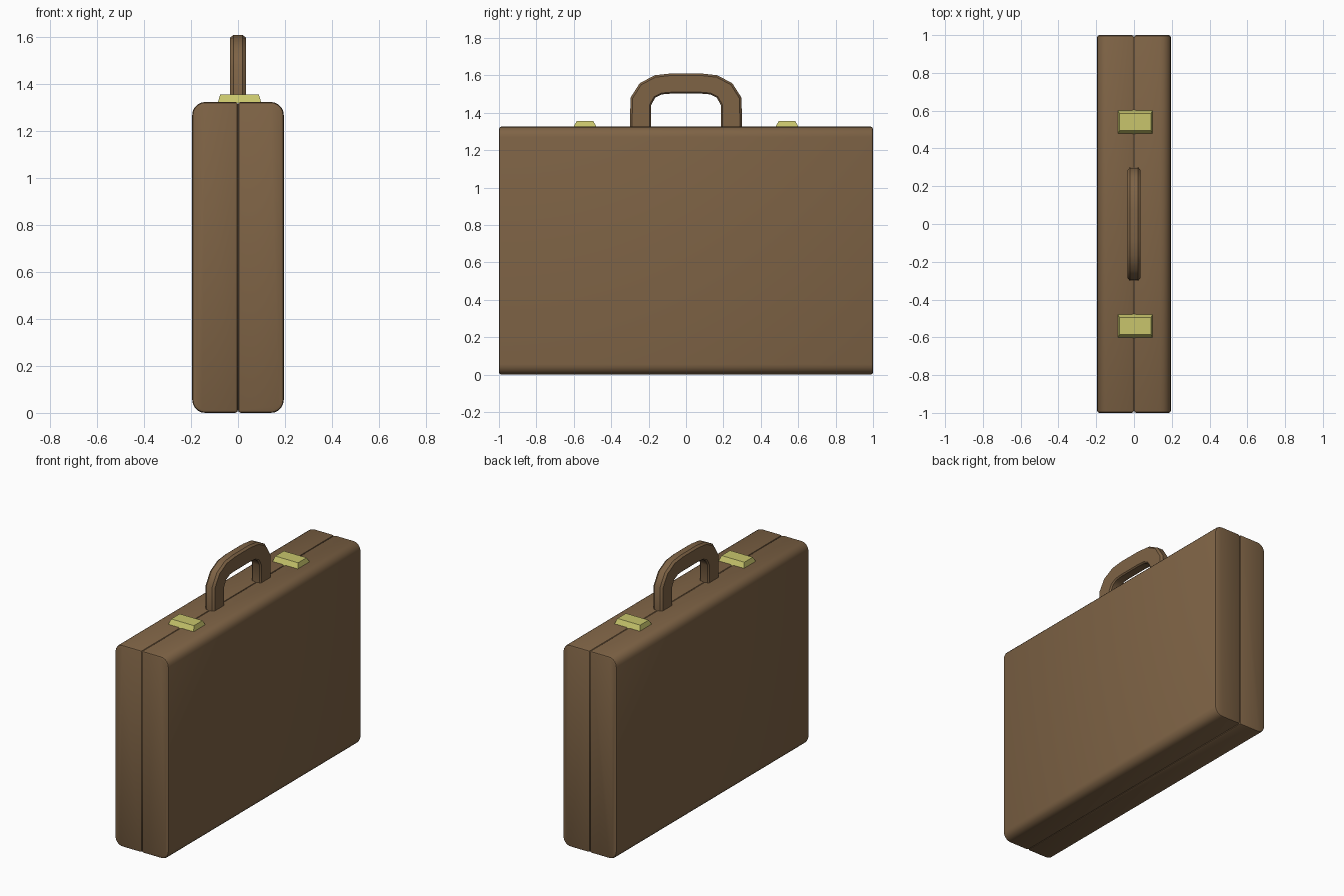
import bpy, bmesh, math

if "Cube" in bpy.data.objects:
    bpy.data.objects.remove(bpy.data.objects["Cube"])

def material(name, rgb):
    m = bpy.data.materials.new(name)
    m.diffuse_color = (*rgb, 1)
    m.use_nodes = True
    m.node_tree.nodes["Principled BSDF"].inputs["Base Color"].default_value = m.diffuse_color
    return m

leather = material("brown_leather", (0.21, 0.125, 0.06))
brass = material("brass", (0.58, 0.56, 0.15))

def finish(bm, name, mat, smooth=True):
    bmesh.ops.recalc_face_normals(bm, faces=bm.faces)
    me = bpy.data.meshes.new(name)
    bm.to_mesh(me)
    bm.free()
    ob = bpy.data.objects.new(name, me)
    bpy.context.collection.objects.link(ob)
    me.materials.append(mat)
    if smooth:
        bpy.ops.object.select_all(action='DESELECT')
        ob.select_set(True)
        bpy.context.view_layer.objects.active = ob
        bpy.ops.object.shade_smooth_by_angle(angle=math.radians(35))
    return ob

def box(x0, x1, y0, y1, z0, z1):
    bm = bmesh.new()
    bmesh.ops.create_cube(bm, size=1)
    for v in bm.verts:
        v.co = (x1 if v.co.x > 0 else x0, y1 if v.co.y > 0 else y0, z1 if v.co.z > 0 else z0)
    return bm

# Case: one half shell, mirrored, with a V groove where the halves meet
W, H = 0.195, 1.325
bm = box(0, W, -1, 1, 0, H)
long_edges = [e for e in bm.edges if all(v.co.x > W - 1e-4 for v in e.verts)
              and abs(e.verts[0].co.y - e.verts[1].co.y) > 1]
bmesh.ops.bevel(bm, geom=long_edges, offset=0.055, segments=5, profile=0.5, affect='EDGES')
rims = [e for e in bm.edges
        if all(v.co.x < 1e-4 for v in e.verts)
        or abs(e.verts[0].co.y + e.verts[1].co.y) > 1.99]
bmesh.ops.bevel(bm, geom=rims, offset=0.012, segments=2, profile=0.5, affect='EDGES')
inner = [f for f in bm.faces if all(v.co.x < 1e-4 for v in f.verts)]
bmesh.ops.delete(bm, geom=inner, context='FACES')
case = finish(bm, "case", leather)
case.modifiers.new("mirror", 'MIRROR').use_clip = True

# Latches: tapered brass plates across the seam
for side, name in ((-1, "latch_front"), (1, "latch_back")):
    yc = 0.54 * side
    bm = box(-0.087, 0.1, yc - 0.064, yc + 0.064, H - 0.005, 1.356)
    for v in bm.verts:
        if v.co.z > H:
            v.co.x += -0.011 if v.co.x > 0 else 0.011
            v.co.y += -0.02 if v.co.y > yc else 0.02
    finish(bm, name, brass, smooth=False)

# Handle: chamfered section swept between matching outer and inner outlines
outer = [(0.3, 1.32), (0.297, 1.48), (0.248, 1.557), (0.168, 1.6), (0.08, 1.61)]
inside = [(0.187, 1.32), (0.187, 1.44), (0.165, 1.48), (0.13, 1.498), (0.08, 1.502)]
stations = list(zip(outer, inside))
stations += [((-a[0], a[1]), (-b[0], b[1])) for a, b in reversed(stations)]
section = [(-0.02, 1), (0.02, 1), (0.034, 0.9), (0.034, 0.07),
           (0.026, 0), (-0.026, 0), (-0.034, 0.07), (-0.034, 0.9)]
bm = bmesh.new()
rings = [[bm.verts.new((x, b[0] + (a[0] - b[0]) * t, b[1] + (a[1] - b[1]) * t))
          for x, t in section] for a, b in stations]
n = len(section)
for r, s in zip(rings, rings[1:]):
    for i in range(n):
        bm.faces.new((r[i], r[(i + 1) % n], s[(i + 1) % n], s[i]))
bm.faces.new(rings[0])
bm.faces.new(rings[-1])
finish(bm, "handle", leather)
